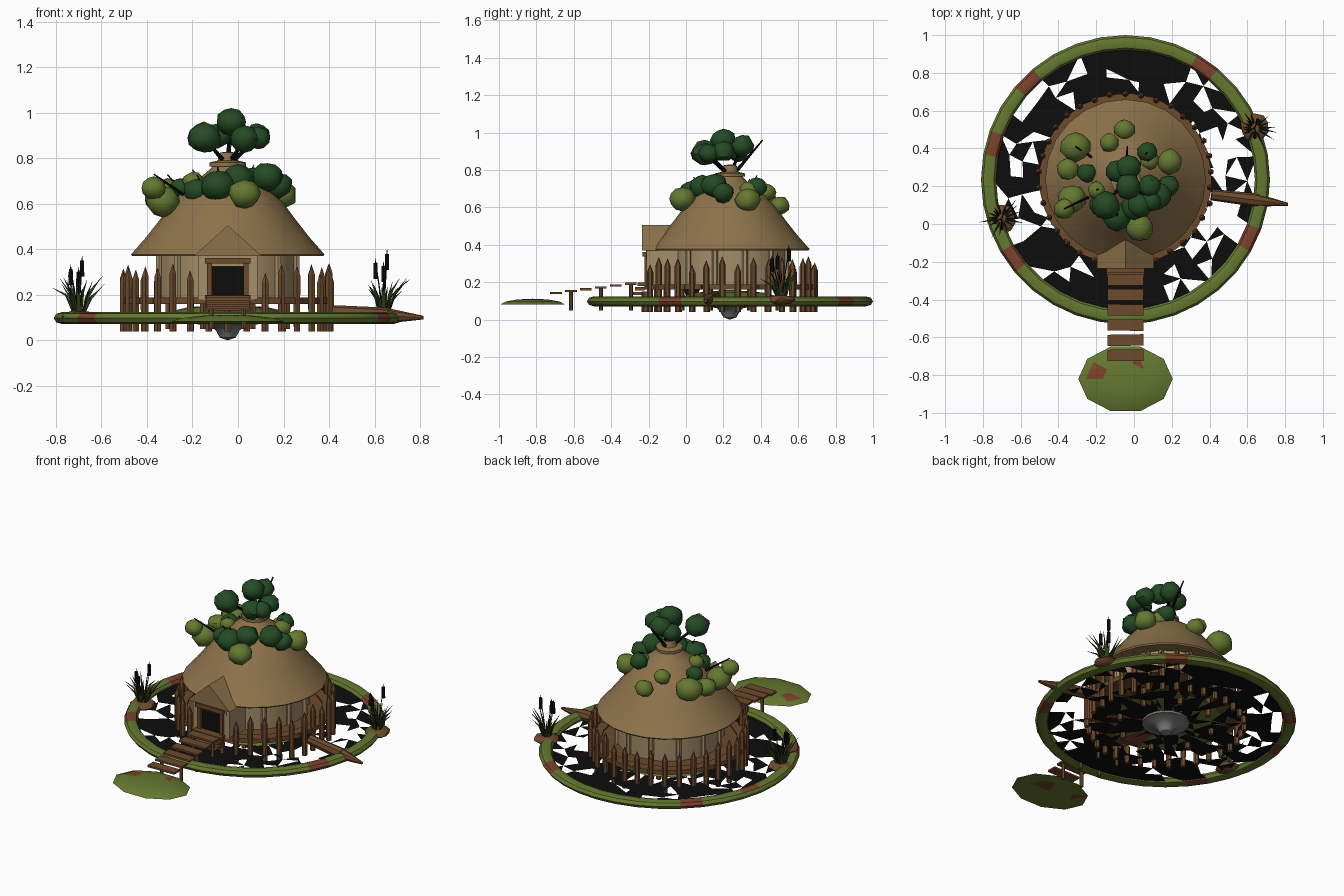
import bpy, bmesh, math, random
from mathutils import Vector, Matrix

if "Cube" in bpy.data.objects:
    bpy.data.objects.remove(bpy.data.objects["Cube"])

random.seed(4)
CX, CY = -0.045, 0.235          # hut and pond centre
C = Vector((CX, CY, 0))


def mat(name, *rgb):
    m = bpy.data.materials.new(name)
    m.diffuse_color = (*rgb, 1)
    m.use_nodes = True
    m.node_tree.nodes["Principled BSDF"].inputs["Base Color"].default_value = m.diffuse_color
    return m


THATCH = mat("thatch", .27, .17, .07)
WOOD = mat("wood", .15, .068, .025)
CREAM = mat("plaster", .38, .27, .14)
MOSS = mat("moss", .13, .19, .03)
DARK = mat("dark_leaf", .018, .07, .018)
REED = mat("reed_green", .03, .045, .01)
BLACK = mat("black", .004, .004, .004)
RUST = mat("rust_patch", .2, .055, .025)
GREY = mat("stone", .2, .2, .2)


def finish(name, bm, *mats, angle=None, recalc=True):
    if recalc:
        bmesh.ops.recalc_face_normals(bm, faces=bm.faces[:])
    me = bpy.data.meshes.new(name)
    bm.to_mesh(me)
    bm.free()
    for m in mats:
        me.materials.append(m)
    ob = bpy.data.objects.new(name, me)
    bpy.context.collection.objects.link(ob)
    if angle:
        bpy.ops.object.select_all(action='DESELECT')
        ob.select_set(True)
        bpy.context.view_layer.objects.active = ob
        bpy.ops.object.shade_smooth_by_angle(angle=math.radians(angle))
    return ob


def beam(bm, a, b, r1, r2, sides=6):
    a, b = Vector(a), Vector(b)
    d = b - a
    m = Matrix.Translation((a + b) / 2) @ d.to_track_quat('Z', 'Y').to_matrix().to_4x4()
    bmesh.ops.create_cone(bm, cap_ends=True, segments=sides, radius1=r1, radius2=r2, depth=d.length, matrix=m)


def box(bm, c, size, rot=0, tilt=0):
    m = (Matrix.Translation(c) @ Matrix.Rotation(rot, 4, 'Z') @ Matrix.Rotation(tilt, 4, 'X')
         @ Matrix.Diagonal((*size, 1)))
    bmesh.ops.create_cube(bm, size=1, matrix=m)


def blob(bm, x, y, z, r, squash=.9, jit=.08, sub=2):
    res = bmesh.ops.create_icosphere(bm, subdivisions=sub, radius=r)
    for v in res['verts']:
        k = 1 + random.uniform(-jit, jit)
        v.co = Vector((v.co.x * k + x, v.co.y * k + y, v.co.z * k * squash + z))


def revolve(bm, prof, n, c=C, sx=1, sy=1):
    rows = []
    for r, z in prof:
        if r == 0:
            rows.append([bm.verts.new((c[0], c[1], z))])
        else:
            rows.append([bm.verts.new((c[0] + r * sx * math.cos(i * math.tau / n),
                                       c[1] + r * sy * math.sin(i * math.tau / n), z)) for i in range(n)])
    for p, q in zip(rows, rows[1:]):
        for i in range(n):
            j = (i + 1) % n
            vs = [p[i], p[j % len(p)], q[j % len(q)], q[i % len(q)]] if len(p) > 1 else [p[0], q[j], q[i]]
            bm.faces.new(list(dict.fromkeys(vs)))


def polar(r, a, z):
    return Vector((CX + r * math.cos(a), CY + r * math.sin(a), z))


def patches(bm, spots, radius):
    for f in bm.faces:
        p = f.calc_center_median()
        if any((p.xy - Vector(s)).length < radius for s in spots):
            f.material_index = 1


# mossy pond rim: flattened tube with rust patches
bm = bmesh.new()
tube = [(.725 + .04 * math.cos(t * math.tau / 8), .098 + .027 * math.sin(t * math.tau / 8)) for t in range(9)]
revolve(bm, tube, 36)
bmesh.ops.remove_doubles(bm, verts=bm.verts[:], dist=1e-5)
patches(bm, [(-.55, .75), (-.74, .38), (.21, -.45), (-.66, -.17), (.6, -.08), (.4, .82)], .055)
finish("pond_rim", bm, MOSS, RUST, angle=40)

# ragged dark water sheet
bm = bmesh.new()
radii = [.08, .18, .27, .36, .45, .54, .62, .705]
revolve(bm, [(r, .085) for r in radii], 36)
for v in bm.verts:
    if (v.co.xy - C.xy).length < .69:
        v.co.x += random.uniform(-.025, .025)
        v.co.y += random.uniform(-.025, .025)
bmesh.ops.triangulate(bm, faces=bm.faces[:])
gone = []
for f in bm.faces:
    p = f.calc_center_median() - C
    r, side = p.xy.length, abs(math.cos(math.atan2(p.y, p.x)))
    chance = (.45 * side ** 2 + .08) if r > .42 else .3
    if random.random() < chance:
        gone.append(f)
bmesh.ops.delete(bm, geom=gone, context='FACES')
finish("pond_water", bm, BLACK, recalc=False)

# mound below the hut, and stone plug
bm = bmesh.new()
revolve(bm, [(0, .09), (.34, .09), (.28, .12), (.18, .145), (0, .16)], 14)
patches(bm, [(.1, .1), (.0, -.02)], .07)
finish("hut_mound", bm, MOSS, RUST, angle=40)
bm = bmesh.new()
revolve(bm, [(0, .085), (.14, .085), (.14, .072), (.07, .062), (.05, .04), (.035, .012), (0, 0)], 16)
finish("stone_plug", bm, GREY, angle=40)

# landing islet
bm = bmesh.new()
revolve(bm, [(0, .085), (.15, .08), (.25, .082), (.21, .097), (.12, .108), (0, .112)], 10, (CX, -.82, 0), 1, .72)
bmesh.ops.triangulate(bm, faces=bm.faces[:])
patches(bm, [(-.18, -.78), (.04, -.76)], .04)
finish("landing_islet", bm, MOSS, RUST, angle=40)

# deck ring of tangential boards with floor
bm = bmesh.new()
for i in range(28):
    a = i * math.tau / 28
    box(bm, polar(.425, a, .175), (.1, .06, .028), a + math.pi / 2 + random.uniform(-.08, .08))
revolve(bm, [(0, .165), (.41, .165), (.41, .18), (0, .18)], 28)
finish("deck", bm, WOOD)

# fence of pointed stakes driven into the pond, gap at the front
bm = bmesh.new()
N = 34
for i in range(N):
    a = -math.pi / 2 + i * math.tau / N
    top = random.uniform(.25, .30)
    if abs(math.cos(a)) < .25 and math.sin(a) < 0:
        top = .15
    r = .455 + random.uniform(-.008, .008)
    beam(bm, polar(r, a, .04), polar(r, a, top), .016, .017)
    if top > .2:
        beam(bm, polar(r, a, top), polar(r, a, top + .042), .017, .001)
for i in range(8):                                   # inner stilts
    a = (i + .5) * math.tau / 8
    beam(bm, polar(.28, a, .05), polar(.28, a, .17), .016, .016)
finish("fence_stakes", bm, WOOD, angle=35)

# round plaster wall and porch walls
bm = bmesh.new()
revolve(bm, [(.31, .17), (.31, .41)], 16)
for s in (-1, 1):
    box(bm, (CX + s * .105, -.11, .28), (.05, .2, .2))
box(bm, (CX, -.2, .35), (.22, .03, .05))
finish("hut_walls", bm, CREAM, angle=25)

bm = bmesh.new()
for i in range(12):
    a = (i + .5) * math.tau / 12
    beam(bm, polar(.312, a, .18), polar(.312, a, .39), .016, .016)
finish("wall_posts", bm, CREAM, angle=35)

# door with frame and steps
bm = bmesh.new()
box(bm, (CX, -.2, .265), (.15, .008, .16))
finish("door_opening", bm, BLACK)
bm = bmesh.new()
box(bm, (CX, -.217, .35), (.2, .03, .026))
for s in (-1, 1):
    box(bm, (CX + s * .08, -.212, .265), (.022, .022, .16))
for k in range(3):
    box(bm, (CX, -.235 - k * .012, .19 - k * .025), (.2, .05, .018))
finish("door_frame_and_steps", bm, WOOD)

# thatched roof with gable over the porch
bm = bmesh.new()
revolve(bm, [(.29, .395), (.42, .37), (.425, .378), (.36, .452), (.295, .535), (.24, .61), (.18, .672),
             (.115, .72), (.075, .755), (.06, .775)], 24)
finish("thatched_roof", bm, THATCH, angle=50)
bm = bmesh.new()
revolve(bm, [(.08, .765), (.08, .782), (.045, .79), (.035, .825), (0, .83)], 12)
finish("roof_cap", bm, THATCH, angle=30)
bm = bmesh.new()
tri = [bm.verts.new((CX + x, -.236, z)) for x, z in ((-.15, .37), (.15, .37), (0, .506))]
f = bm.faces.new(tri)
ext = bmesh.ops.extrude_face_region(bm, geom=[f])
bmesh.ops.translate(bm, vec=(0, .22, 0), verts=[g for g in ext['geom'] if isinstance(g, bmesh.types.BMVert)])
if not f.is_valid or len(bm.faces) < 5:
    bm.faces.new(tri)
finish("porch_gable", bm, THATCH)

# light and dark shrubs on the roof
light = [(-.31, .41, .64, .08), (-.35, .29, .62, .06), (-.33, .13, .61, .075), (-.37, .08, .67, .055),
         (-.13, .43, .68, .05), (-.05, .5, .61, .055), (.08, .34, .69, .055), (.19, .33, .64, .068),
         (.03, -.02, .645, .07), (-.2, .18, .7, .045)]
low = [(-.09, .04, .68, .075), (.0, .09, .71, .07), (.13, .15, .72, .07), (.07, .38, .71, .055),
       (-.25, .27, .67, .05), (.18, .2, .68, .06), (-.18, .1, .66, .06)]
crown = [(-.15, .1, .89, .075), (-.03, .2, .96, .068), (.03, .1, .885, .065), (.085, .2, .9, .06),
         (.09, .12, .89, .055), (-.09, .28, .9, .06), (-.03, .3, .93, .065)]
for name, group, m in (("light_shrubs", light, MOSS), ("dark_shrubs", low, DARK), ("tree_crown", crown, DARK)):
    bm = bmesh.new()
    for b in group:
        blob(bm, *b)
    finish(name, bm, m, angle=40)

# trunk branches and twigs
bm = bmesh.new()
beam(bm, (CX, .25, .77), (-.035, .41, .96), .012, .004, 5)
for x, y, z, r in crown[::2]:
    beam(bm, (CX, CY, .77), (x, y, z), .012, .006, 5)
for x, y, z, r in light[::3] + low[::3]:
    beam(bm, (CX + (x - CX) * .6, CY + (y - CY) * .6, z - .03), (x, y, z + r * 1.1), .008, .003, 4)
finish("branches", bm, BLACK)

# footbridge boards stepping down on posts
bm = bmesh.new()
for i in range(6):
    y, z = -.295 - i * .08, .192 - i * .0098
    box(bm, (CX, y, z), (.19, .06, .012), random.uniform(-.02, .02))
    if i % 2 == 0:
        for s in (-1, 1):
            beam(bm, (CX + s * .07, y, .05), (CX + s * .07, y, z), .011, .011)
finish("footbridge", bm, WOOD)

# fallen log across the rim
bm = bmesh.new()
beam(bm, (.41, .155, .125), (.66, .125, .108), .03, .036, 8)
beam(bm, (.66, .125, .108), (.815, .104, .1), .033, .008, 8)
finish("fallen_log", bm, WOOD, angle=40)

# reed clumps with cattails on small earth mounds
mounds, blades, tails = bmesh.new(), bmesh.new(), bmesh.new()
for x, y, h in ((.64, .51, .27), (-.70, .03, .24)):
    blob(mounds, x, y, .105, .075, .35)
    for i in range(18):
        a, sp = i * 2.4, random.uniform(.03, .1)
        d = Vector((math.cos(a), math.sin(a), 0))
        p = Vector((x, y, .11)) + d * .02
        mid = p + d * sp * .4 + Vector((0, 0, random.uniform(.07, .11)))
        tip = mid + d * sp * .7 + Vector((0, 0, random.uniform(.02, .08)))
        beam(blades, p, mid, .006, .006, 3)
        beam(blades, mid, tip, .006, .0005, 3)
    for dx, dy, k in ((.015, .04, 1), (-.035, -.02, .85), (0, -.05, .8)):
        top = Vector((x + dx, y + dy, .11 + h * k))
        beam(tails, (x, y, .11), top, .003, .003, 4)
        beam(tails, top - Vector((0, 0, .07)), top, .011, .01, 6)
        beam(tails, top, top + Vector((0, 0, .02)), .003, .001, 4)
finish("reed_mounds", mounds, WOOD, angle=40)
finish("reed_blades", blades, REED)
finish("cattails", tails, BLACK, angle=40)
